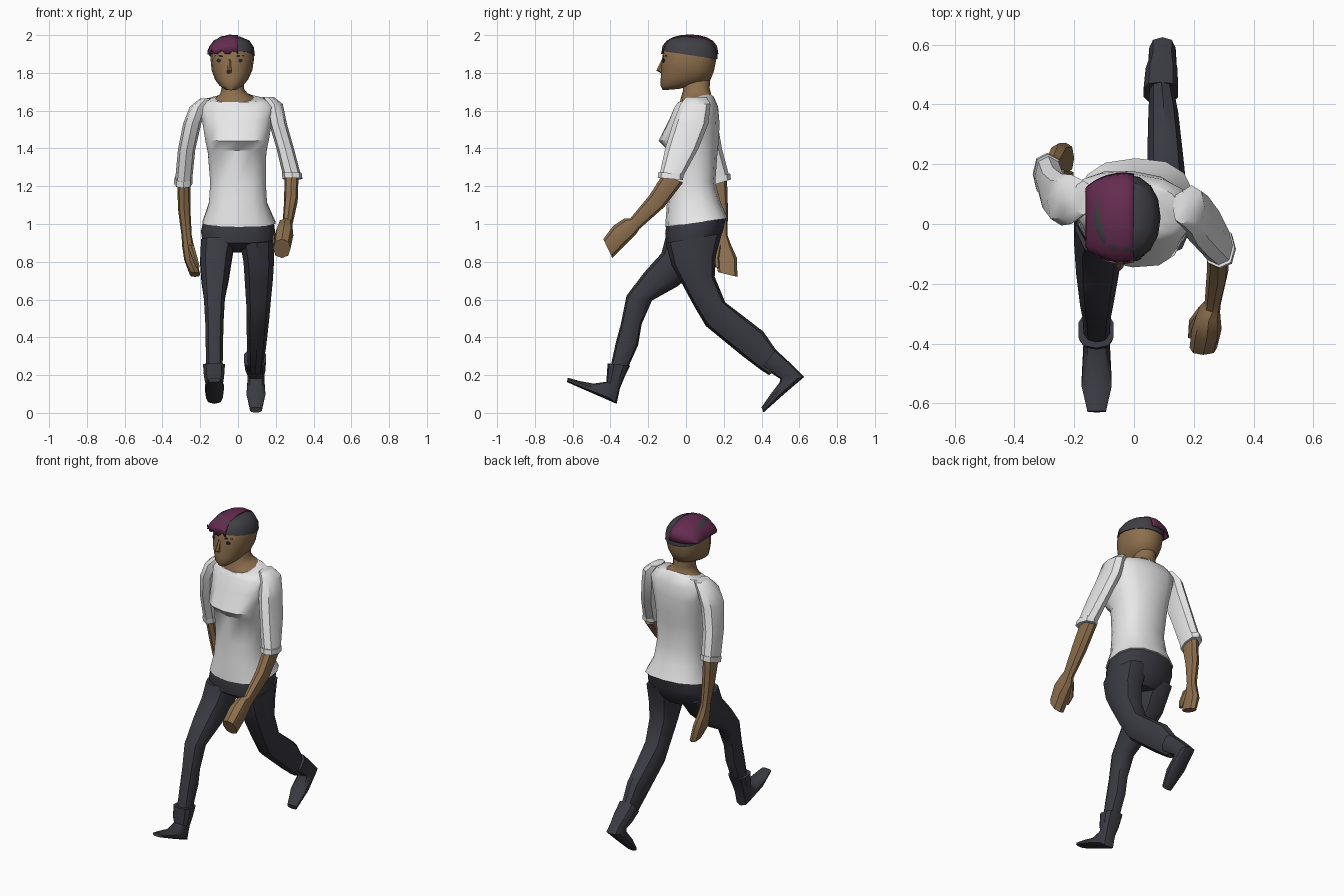
import bpy, bmesh, math
from mathutils import Vector
from mathutils.bvhtree import BVHTree


def material(name, r, g, b):
    m = bpy.data.materials.new(name)
    m.diffuse_color = (r, g, b, 1)
    return m


SKIN = material("brown skin", 0.27, 0.16, 0.075)
WHITE = material("white cloth", 0.80, 0.80, 0.80)
PANTS = material("charcoal cloth", 0.042, 0.042, 0.055)
HAIR = material("dark hair", 0.05, 0.05, 0.06)
PURPLE = material("purple hair", 0.13, 0.025, 0.08)
EYE = material("eye dark", 0.02, 0.02, 0.03)


def finish(name, bm, mat, angle=40):
    bmesh.ops.recalc_face_normals(bm, faces=bm.faces)
    me = bpy.data.meshes.new(name)
    bm.to_mesh(me)
    bm.free()
    me.materials.append(mat)
    ob = bpy.data.objects.new(name, me)
    bpy.context.collection.objects.link(ob)
    bpy.ops.object.select_all(action='DESELECT')
    ob.select_set(True)
    bpy.context.view_layer.objects.active = ob
    bpy.ops.object.shade_smooth_by_angle(angle=math.radians(angle))
    return ob


def loft(name, mat, rings, sides=10, power=0.85, twist=0.0, caps=True, angle=40):
    """Each ring: centre x, half width, front (y, z), back (y, z)."""
    bm = bmesh.new()
    loops = []
    for xc, hw, yf, zf, yb, zb in rings:
        mid = Vector((xc, (yf + yb) / 2, (zf + zb) / 2))
        half = Vector((0, (yf - yb) / 2, (zf - zb) / 2))
        loop = []
        for i in range(sides):
            a = 2 * math.pi * i / sides
            c = math.copysign(abs(math.cos(a)) ** power, math.cos(a))
            s = math.copysign(abs(math.sin(a)) ** power, math.sin(a))
            if abs(math.sin(a)) < 1e-6:
                s = 0
            if abs(math.cos(a)) < 1e-6:
                c = 0
            p = mid + half * c + Vector((hw * s, 0, 0))
            p.y += twist * (p.x - xc) * (mid.z - 1.1) / 0.5
            loop.append(bm.verts.new(p))
        loops.append(loop)
    for a, b in zip(loops, loops[1:]):
        for i in range(sides):
            j = (i + 1) % sides
            bm.faces.new((a[i], a[j], b[j], b[i]))
    if caps:
        bm.faces.new(loops[0])
        bm.faces.new(loops[-1])
    return finish(name, bm, mat, angle)


# Shirt body
loft("shirt_body", WHITE, [
    (0.005, 0.197, -0.110, 0.985, 0.220, 1.03),
    (0.0, 0.157, -0.102, 1.10, 0.182, 1.12),
    (0.0, 0.150, -0.088, 1.22, 0.155, 1.22),
    (-0.005, 0.158, -0.095, 1.39, 0.166, 1.37),
    (-0.005, 0.172, -0.145, 1.44, 0.175, 1.45),
    (-0.005, 0.188, -0.090, 1.55, 0.177, 1.54),
    (-0.003, 0.205, -0.058, 1.62, 0.168, 1.62),
    (-0.008, 0.165, -0.038, 1.645, 0.145, 1.675),
    (-0.012, 0.105, -0.028, 1.645, 0.130, 1.69)], sides=14, power=0.8, twist=-0.1)

# Sleeves with turned cuffs
loft("left_sleeve", WHITE, [
    (0.160, 0.030, 0.000, 1.672, 0.110, 1.672),
    (0.192, 0.045, -0.030, 1.635, 0.130, 1.635),
    (0.212, 0.047, -0.070, 1.53, 0.118, 1.53),
    (0.250, 0.046, -0.110, 1.40, 0.066, 1.40),
    (0.286, 0.048, -0.140, 1.26, -0.016, 1.25)], sides=8)
loft("left_cuff", WHITE, [
    (0.285, 0.052, -0.146, 1.275, -0.012, 1.265),
    (0.288, 0.053, -0.150, 1.245, -0.016, 1.233)], sides=8)
loft("right_sleeve", WHITE, [
    (-0.170, 0.030, 0.030, 1.665, 0.145, 1.665),
    (-0.210, 0.045, 0.000, 1.62, 0.165, 1.62),
    (-0.243, 0.048, -0.005, 1.53, 0.168, 1.53),
    (-0.272, 0.046, 0.035, 1.39, 0.190, 1.40),
    (-0.288, 0.045, 0.095, 1.21, 0.230, 1.25)], sides=8)
loft("right_cuff", WHITE, [
    (-0.288, 0.048, 0.090, 1.222, 0.234, 1.268),
    (-0.290, 0.049, 0.096, 1.190, 0.238, 1.236)], sides=8)

# Forearms running into closed hands, with thumbs
loft("left_forearm_hand", SKIN, [
    (0.283, 0.037, -0.125, 1.26, -0.015, 1.22),
    (0.280, 0.036, -0.195, 1.15, -0.115, 1.09),
    (0.263, 0.027, -0.295, 1.03, -0.245, 0.975),
    (0.250, 0.038, -0.325, 1.03, -0.265, 0.945),
    (0.243, 0.050, -0.385, 0.99, -0.320, 0.89),
    (0.232, 0.046, -0.438, 0.92, -0.390, 0.82)], sides=8)
loft("left_thumb", SKIN, [
    (0.235, 0.020, -0.300, 0.985, -0.270, 0.945),
    (0.200, 0.018, -0.345, 0.945, -0.315, 0.900),
    (0.192, 0.012, -0.385, 0.900, -0.365, 0.870)], sides=6)
loft("right_forearm_hand", SKIN, [
    (-0.287, 0.034, 0.105, 1.21, 0.217, 1.24),
    (-0.285, 0.033, 0.140, 1.08, 0.222, 1.08),
    (-0.272, 0.027, 0.165, 0.94, 0.220, 0.94),
    (-0.265, 0.031, 0.160, 0.88, 0.238, 0.89),
    (-0.252, 0.033, 0.155, 0.80, 0.270, 0.82),
    (-0.228, 0.028, 0.170, 0.745, 0.272, 0.72)], sides=8)
loft("right_thumb", SKIN, [
    (-0.250, 0.018, 0.150, 0.89, 0.190, 0.89),
    (-0.228, 0.016, 0.142, 0.82, 0.175, 0.82),
    (-0.212, 0.011, 0.155, 0.77, 0.178, 0.77)], sides=6)

# Trousers
loft("trouser_hips", PANTS, [
    (0.003, 0.190, -0.104, 0.995, 0.212, 1.035),
    (0.0, 0.200, -0.110, 0.95, 0.198, 0.97),
    (0.0, 0.190, -0.104, 0.90, 0.172, 0.90),
    (0.0, 0.100, -0.060, 0.87, 0.125, 0.85)], sides=14, power=0.85)
loft("right_trouser_leg", PANTS, [
    (-0.105, 0.094, -0.108, 0.93, 0.165, 0.90),
    (-0.118, 0.086, -0.130, 0.845, 0.065, 0.76),
    (-0.122, 0.075, -0.220, 0.745, -0.045, 0.67),
    (-0.125, 0.058, -0.315, 0.62, -0.180, 0.595),
    (-0.125, 0.050, -0.345, 0.47, -0.235, 0.47),
    (-0.125, 0.048, -0.372, 0.37, -0.253, 0.36),
    (-0.125, 0.045, -0.400, 0.24, -0.320, 0.21)])
loft("left_trouser_leg", PANTS, [
    (0.100, 0.095, -0.108, 0.90, 0.190, 0.95),
    (0.110, 0.084, -0.075, 0.78, 0.158, 0.83),
    (0.110, 0.078, -0.030, 0.70, 0.152, 0.72),
    (0.108, 0.067, 0.040, 0.57, 0.208, 0.585),
    (0.104, 0.062, 0.105, 0.46, 0.300, 0.515),
    (0.098, 0.052, 0.300, 0.30, 0.410, 0.43),
    (0.092, 0.042, 0.400, 0.225, 0.475, 0.335),
    (0.095, 0.040, 0.440, 0.20, 0.530, 0.27)])

# Ankle boots
loft("right_boot", PANTS, [
    (-0.127, 0.060, -0.415, 0.262, -0.295, 0.25),
    (-0.127, 0.055, -0.420, 0.19, -0.325, 0.19),
    (-0.125, 0.045, -0.420, 0.165, -0.350, 0.13),
    (-0.125, 0.046, -0.490, 0.155, -0.367, 0.048),
    (-0.125, 0.052, -0.560, 0.168, -0.500, 0.106),
    (-0.125, 0.032, -0.626, 0.186, -0.630, 0.163)], power=0.7, angle=35)
loft("left_boot", PANTS, [
    (0.090, 0.060, 0.405, 0.245, 0.475, 0.335),
    (0.092, 0.055, 0.460, 0.205, 0.545, 0.27),
    (0.095, 0.045, 0.500, 0.18, 0.580, 0.235),
    (0.095, 0.046, 0.495, 0.160, 0.625, 0.19),
    (0.095, 0.052, 0.445, 0.095, 0.520, 0.10),
    (0.095, 0.032, 0.400, 0.03, 0.410, 0.002)], power=0.7, angle=35)

# Neck and head
loft("neck", SKIN, [
    (-0.012, 0.110, -0.033, 1.642, 0.133, 1.688),
    (-0.020, 0.075, -0.026, 1.672, 0.130, 1.70),
    (-0.028, 0.060, -0.015, 1.71, 0.125, 1.72),
    (-0.032, 0.060, -0.015, 1.80, 0.130, 1.80)], sides=12)
head = loft("head", SKIN, [
    (-0.037, 0.030, -0.122, 1.708, -0.040, 1.715),
    (-0.036, 0.062, -0.136, 1.735, 0.030, 1.73),
    (-0.034, 0.088, -0.134, 1.77, 0.128, 1.76),
    (-0.032, 0.108, -0.130, 1.82, 0.148, 1.81),
    (-0.030, 0.116, -0.126, 1.88, 0.162, 1.88),
    (-0.032, 0.108, -0.116, 1.94, 0.152, 1.94),
    (-0.034, 0.065, -0.065, 1.98, 0.105, 1.98)], sides=16, power=0.9, angle=60)
loft("nose", SKIN, [
    (-0.045, 0.007, -0.128, 1.872, -0.10, 1.872),
    (-0.047, 0.014, -0.157, 1.812, -0.10, 1.812),
    (-0.047, 0.012, -0.132, 1.798, -0.10, 1.798)], sides=6)

# Eyes and brows as thin plates laid on the face
face = BVHTree.FromPolygons([v.co for v in head.data.vertices],
                            [p.vertices for p in head.data.polygons])


def face_plate(name, outline):
    bm = bmesh.new()
    verts = []
    for x, z in outline:
        hit = face.ray_cast(Vector((x, -1, z)), Vector((0, 1, 0)))[0]
        verts.append(bm.verts.new((x, hit.y - 0.004, z)))
    f = bm.faces.new(verts)
    back = bmesh.ops.extrude_face_region(bm, geom=[f])["geom"]
    for v in back:
        if isinstance(v, bmesh.types.BMVert):
            v.co.y += 0.007
    finish(name, bm, EYE)


for side, x in (("right", -0.102), ("left", 0.013)):
    out = -1 if side == "right" else 1
    face_plate(side + "_eye", [(x + 0.012 * math.cos(k * math.pi / 4),
                                1.865 + 0.010 * math.sin(k * math.pi / 4)) for k in range(8)])
    face_plate(side + "_brow", [(x - out * 0.022, 1.884), (x + out * 0.022, 1.888),
                                (x + out * 0.018, 1.895), (x - out * 0.022, 1.893)])

# Close-cropped dark hair
loft("cropped_hair", HAIR, [
    (-0.032, 0.121, -0.122, 1.915, 0.167, 1.872),
    (-0.033, 0.117, -0.115, 1.95, 0.165, 1.92),
    (-0.035, 0.095, -0.090, 1.978, 0.145, 1.965),
    (-0.036, 0.050, -0.040, 1.994, 0.090, 1.988)], sides=16, power=0.9)

# Long purple hair swept over one side, with a ragged fringe
bm = bmesh.new()
COLS, ROWS = 10, 10
grid = []
for i in range(COLS + 1):
    phi = math.radians(-16 + 104 * i / COLS)
    ridge = 1 - 0.035 * (i % 2)
    x = -0.035 - 0.124 * math.sin(phi)
    top = 0.104 * math.cos(phi) * ridge
    reach = math.sqrt(1 - 0.55 * math.sin(phi) ** 2)
    col = []
    for j in range(ROWS + 1):
        t = math.pi * j / ROWS
        z = 1.896 + top * math.sin(t) ** 0.7 if 0 < j < ROWS else 1.90
        if j == 0:
            z += 0.022 * (i % 3 == 1)
        y = 0.020 - 0.148 * reach * math.cos(t) * (1 if j else ridge)
        col.append(bm.verts.new((x, y, z)))
    grid.append(col)
for a, b in zip(grid, grid[1:]):
    for j in range(ROWS):
        bm.faces.new((a[j], a[j + 1], b[j + 1], b[j]))
swept = finish("swept_hair", bm, PURPLE, 30)
thick = swept.modifiers.new("thickness", 'SOLIDIFY')
thick.thickness = 0.008
thick.offset = 0
